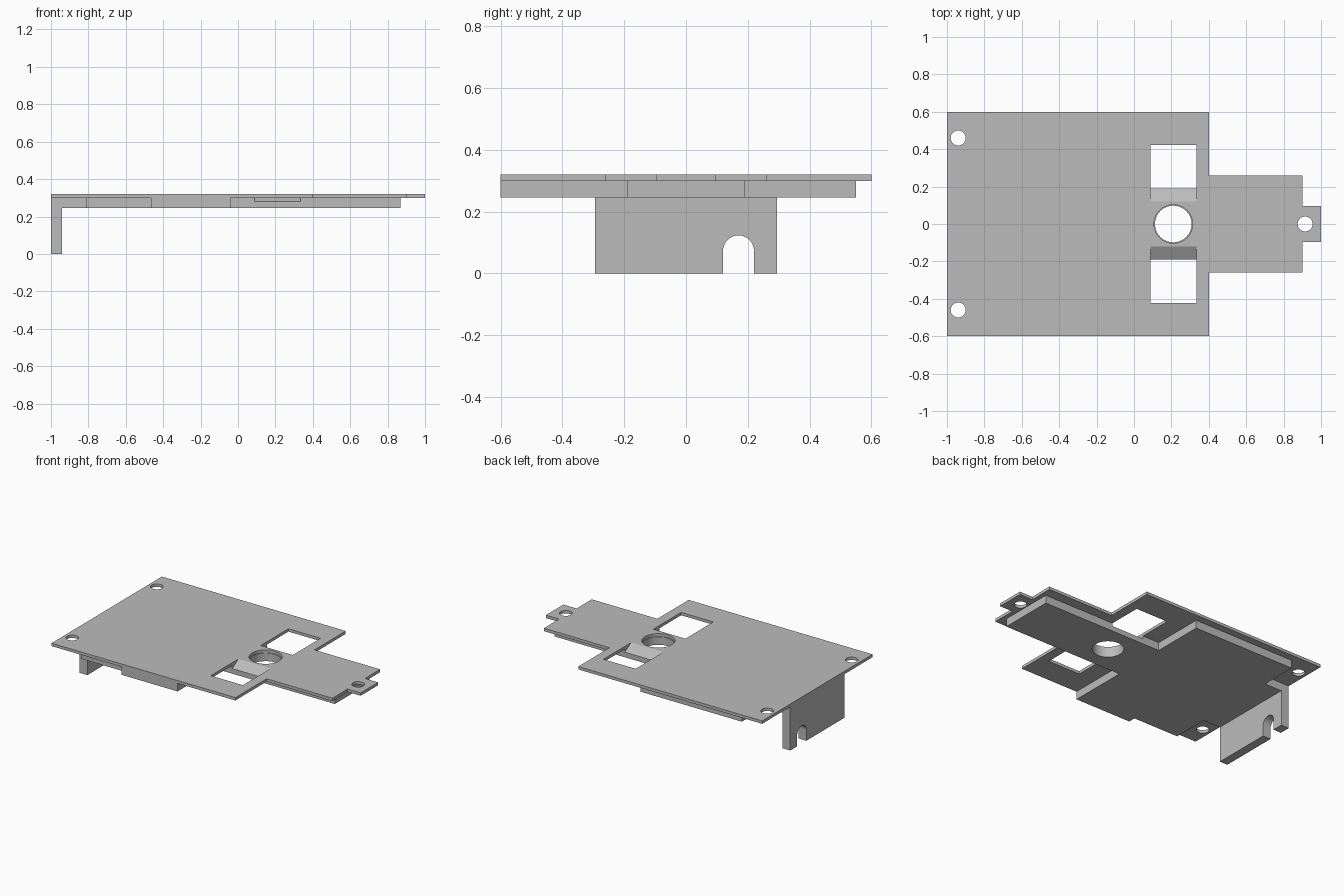
import bpy, bmesh, math
from mathutils import Vector

if "Cube" in bpy.data.objects:
    bpy.data.objects.remove(bpy.data.objects["Cube"], do_unlink=True)

grey = bpy.data.materials.new("plain grey")
grey.use_nodes = True
grey.diffuse_color = (0.5, 0.5, 0.5, 1)
grey.node_tree.nodes["Principled BSDF"].inputs["Base Color"].default_value = (0.5, 0.5, 0.5, 1)

TOP, MID, LOW = 0.32, 0.30, 0.245


def prism(name, outline, start, end, axis="z"):
    """Extrude a 2D outline: (x, y) along z, or (y, z) along x."""
    def place(p, d):
        return (p[0], p[1], d) if axis == "z" else (d, p[0], p[1])
    bm = bmesh.new()
    face = bm.faces.new([bm.verts.new(place(p, start)) for p in outline])
    moved = bmesh.ops.extrude_face_region(bm, geom=[face])["geom"]
    shift = Vector(place((0, 0), end - start))
    bmesh.ops.translate(bm, vec=shift,
                        verts=[v for v in moved if isinstance(v, bmesh.types.BMVert)])
    bmesh.ops.recalc_face_normals(bm, faces=bm.faces)
    mesh = bpy.data.meshes.new(name)
    bm.to_mesh(mesh)
    bm.free()
    mesh.materials.append(grey)
    ob = bpy.data.objects.new(name, mesh)
    bpy.context.collection.objects.link(ob)
    return ob


def arc(cx, cy, r, n=48, sweep=2 * math.pi):
    full = sweep > 6
    steps = n if full else n + 1
    return [(cx + r * math.cos(sweep * i / n), cy + r * math.sin(sweep * i / n))
            for i in range(steps)]


def cut(target, cutter):
    """Subtract the cutter, bake the result and discard the cutter."""
    mod = target.modifiers.new("cut", "BOOLEAN")
    mod.operation, mod.solver, mod.object = "DIFFERENCE", "EXACT", cutter
    bpy.context.view_layer.update()
    graph = bpy.context.evaluated_depsgraph_get()
    mesh = bpy.data.meshes.new_from_object(target.evaluated_get(graph))
    target.modifiers.clear()
    target.data = mesh
    bpy.data.objects.remove(cutter, do_unlink=True)


def mirrored(half):
    return half + [(x, -y) for x, y in reversed(half)]


# Thin cover plate with a stepped tongue
plate = prism("cover_plate", mirrored([(-1, 0.6), (0.4, 0.6), (0.4, 0.26), (0.9, 0.26),
                                       (0.9, 0.095), (1, 0.095)]), MID, TOP)

# Thicker body underneath, with an arm and a foot over the leg
body = prism("lower_body", [(-1, 0.295), (-0.81, 0.295), (-0.81, 0.55), (-0.04, 0.55),
                            (-0.04, 0.19), (0.87, 0.19), (0.87, -0.19), (-0.04, -0.19),
                            (-0.04, -0.6), (-0.465, -0.6), (-0.465, -0.55), (-0.81, -0.55),
                            (-0.81, -0.295), (-1, -0.295)], LOW, MID)

# Upright leg with an arched notch in its lower edge
arch = arc(0.17, 0.073, 0.05, 24, math.pi)
prism("end_leg", [(-0.295, 0), (0.12, 0)] + arch[::-1] + [(0.22, 0), (0.295, 0),
      (0.295, LOW), (-0.295, LOW)], -1, -0.94, "x")

# Screw holes
for x, y in ((-0.94, 0.46), (-0.94, -0.46), (0.915, 0)):
    cut(plate, prism("cutter", arc(x, y, 0.04, 32), 0.2, 0.4))

# Round opening, slightly wider through the plate
for part, radius in ((plate, 0.103), (body, 0.098)):
    cut(part, prism("cutter", arc(0.21, 0, radius), 0.2, 0.4))

# Pair of windows, each with a ramp sloping down beside the round opening
for side in (1, -1):
    profile = [(side * y, z) for y, z in ((0.12, TOP), (0.19, 0.28), (0.4225, 0.28),
                                          (0.4225, 0.4), (0.12, 0.4))]
    for part in (plate, body):
        cut(part, prism("cutter", profile, 0.088, 0.333, "x"))

# Smooth the round walls, keep edges sharp
bpy.ops.object.select_all(action="DESELECT")
for ob in bpy.context.collection.objects:
    if ob.name in ("cover_plate", "lower_body", "end_leg"):
        ob.select_set(True)
        bpy.context.view_layer.objects.active = ob
bpy.ops.object.shade_smooth_by_angle(angle=math.radians(20))
